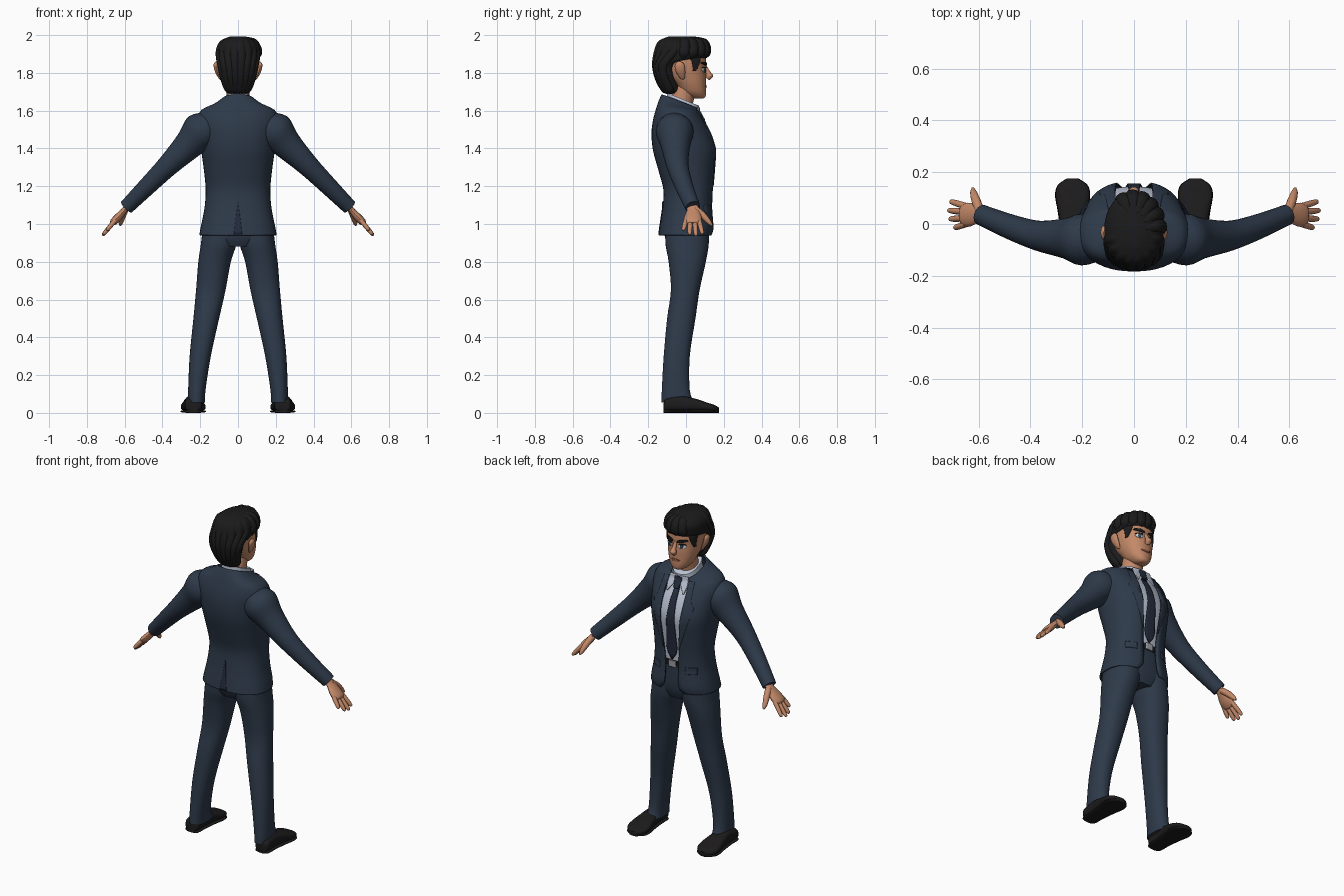
import bpy, bmesh, math
from mathutils import Vector

cube = bpy.data.objects.get("Cube")
if cube:
    bpy.data.objects.remove(cube, do_unlink=True)


def material(name, r, g, b):
    m = bpy.data.materials.new(name)
    m.use_nodes = True
    m.diffuse_color = (r, g, b, 1)
    bsdf = next(n for n in m.node_tree.nodes if n.type == "BSDF_PRINCIPLED")
    bsdf.inputs["Base Color"].default_value = (r, g, b, 1)
    bsdf.inputs["Roughness"].default_value = 0.7
    return m


suit = material("navy suit", .027, .042, .068)
dark = material("dark navy", .017, .024, .045)
white = material("pale shirt", .5, .55, .66)
skin = material("skin", .55, .25, .14)
black = material("black hair", .011, .011, .012)
leather = material("black leather", .012, .011, .011)
eye_white = material("eye white", .75, .75, .75)
iris = material("eye blue", .04, .08, .13)
lips = material("lips", .3, .1, .06)
metal = material("buckle metal", .35, .36, .4)


def finish(name, bm, mat, mirror=False, thick=0):
    bmesh.ops.remove_doubles(bm, verts=bm.verts, dist=0.00005)
    bmesh.ops.recalc_face_normals(bm, faces=bm.faces)
    mesh = bpy.data.meshes.new(name)
    bm.to_mesh(mesh)
    bm.free()
    mesh.materials.append(mat)
    ob = bpy.data.objects.new(name, mesh)
    bpy.context.collection.objects.link(ob)
    bpy.ops.object.select_all(action="DESELECT")
    ob.select_set(True)
    bpy.context.view_layer.objects.active = ob
    bpy.ops.object.shade_smooth_by_angle(angle=math.radians(45))
    if thick:
        mod = ob.modifiers.new("thickness", "SOLIDIFY")
        mod.thickness, mod.offset = thick, 0
    if mirror:
        ob.modifiers.new("other side", "MIRROR")
    return ob


def spline(a, b, c, d, t):
    return b + (c - a) * t / 2 + (a * 2 - b * 5 + c * 4 - d) * t * t / 2 + (b * 3 - a - c * 3 + d) * t ** 3 / 2


def loft(name, rings, mat, mirror=False, closed=True, thick=0, steps=4):
    """Skin smoothly interpolated cross-sections."""
    fine, last = [], len(rings) - 1
    for i in range(last):
        quad = rings[max(i - 1, 0)], rings[i], rings[i + 1], rings[min(i + 2, last)]
        fine += [[spline(*p, k / steps) for p in zip(*quad)] for k in range(steps)]
    fine.append(rings[-1])
    bm = bmesh.new()
    rows = [[bm.verts.new(p) for p in r] for r in fine]
    n = len(rows[0])
    for lo, hi in zip(rows, rows[1:]):
        for j in range(n if closed else n - 1):
            k = (j + 1) % n
            bm.faces.new((lo[j], lo[k], hi[k], hi[j]))
    if closed:
        bm.faces.new(rows[0])
        bm.faces.new(rows[-1])
    return finish(name, bm, mat, mirror, thick)


def power(v, e):
    return math.copysign(abs(v) ** e, v)


def ring(z, hx, back, front, tilt=0, gap=0, cx=0, n=2.4, count=40):
    """Horizontal rounded section, optionally tilted or open at the front."""
    cy, ry = (back + front) / 2, (front - back) / 2
    a0 = math.asin((gap / hx) ** (n / 2))
    pts = []
    for i in range(count):
        a = a0 + (math.tau - 2 * a0) * i / (count - 1 if gap else count)
        y = cy + ry * power(math.cos(a), 2 / n)
        pts.append(Vector((cx + hx * power(math.sin(a), 2 / n), y, z - tilt * (y - cy))))
    return pts


def sweep(name, path, mat, ref=(0, 1, 0), flat=1, mirror=False, count=16):
    """Tapered tube through points (x, y, z, radius)."""
    pts = [Vector(p[:3]) for p in path]
    rings = []
    for i, p in enumerate(pts):
        t = (pts[min(i + 1, len(pts) - 1)] - pts[max(i - 1, 0)]).normalized()
        s = (Vector(ref) - t * t.dot(Vector(ref))).normalized()
        u, r = t.cross(s), path[i][3]
        turn = [math.tau * k / count for k in range(count)]
        rings.append([p + s * r * math.cos(a) + u * r * flat * math.sin(a) for a in turn])
    return loft(name, rings, mat, mirror)


def at(rows, z):
    for lo, hi in zip(rows, rows[1:]):
        if z <= hi[0] or hi is rows[-1]:
            t = (z - lo[0]) / (hi[0] - lo[0])
            return [a + (b - a) * t for a, b in zip(lo, hi)]


def patch(name, table, rows, mat, off=0.004, mirror=False, side=1, n=2.4):
    """Thin plate hugging a lofted body; rows are (z, x start, x end)."""
    bm, grid = bmesh.new(), []
    for i in range(13):
        z, xa, xb = at(rows, rows[0][0] + (rows[-1][0] - rows[0][0]) * i / 12)
        _, hx, back, front = at(table, z)[:4]
        line = []
        for j in range(7):
            x = xa + (xb - xa) * j / 6
            bulge = max(0, 1 - abs(x / hx) ** n) ** (1 / n)
            y = (back + front) / 2 + side * ((front - back) / 2 * bulge + off)
            line.append(bm.verts.new((x, y, z)))
        grid.append(line)
    for lo, hi in zip(grid, grid[1:]):
        for j in range(6):
            bm.faces.new((lo[j], lo[j + 1], hi[j + 1], hi[j]))
    return finish(name, bm, mat, mirror, 0.007)


# Jacket: height, half width, back, front, tilt, opening half width
BODY = [(.94, .2, -.14, .135, 0, .075), (.98, .193, -.135, .143, 0, .05), (1.08, .173, -.12, .136, 0, .045),
        (1.18, .166, -.115, .14, 0, .05), (1.28, .175, -.14, .15, 0, .06), (1.39, .19, -.17, .16, 0, .068),
        (1.48, .2, -.178, .133, 0, .072), (1.55, .21, -.17, .092, 0, .07), (1.6, .19, -.155, .065, .05, .065),
        (1.625, .125, -.14, .065, .25, .06), (1.645, .085, -.125, .07, .4, .055)]
loft("jacket", [ring(*r) for r in BODY], suit, closed=False, thick=.01)
patch("lapels", BODY, [(1.2, .05, .052), (1.42, .07, .125), (1.48, .073, .135), (1.5, .073, .11), (1.6, .067, .1)],
      suit, mirror=True)
patch("pocket_flaps", BODY, [(1.06, .085, .145), (1.1, .085, .145)], suit, mirror=True)
patch("back_vent", BODY, [(.945, -.022, .022), (1.12, -.001, .001)], dark, side=-1)
loft("shirt", [ring(z, hx - .015, b + .015, f - .015) for z, hx, b, f, *_ in BODY[2:9]], white)
loft("shirt_collar", [ring(1.6, .078, -.105, .07, .4), ring(1.66, .07, -.1, .068, .4)], white)
patch("collar_points", BODY, [(1.53, .052, .058), (1.57, .025, .065), (1.62, .01, .06)], white, mirror=True)
patch("tie", BODY, [(1.13, -.002, .002), (1.18, -.036, .036), (1.56, -.015, .015)], dark, off=-.006)
patch("tie_knot", BODY, [(1.55, -.014, .014), (1.6, -.026, .026), (1.615, -.022, .022)], dark, off=.006)

# Sleeves and hands
sweep("sleeves", [(.13, -.06, 1.52, .08), (.2, -.06, 1.49, .1), (.26, -.055, 1.42, .079), (.37, -.045, 1.31, .058),
                  (.48, -.01, 1.2, .048), (.59, .035, 1.09, .04)], suit, mirror=True, count=28)
sweep("palms", [(.57, .03, 1.11, .028), (.6, .038, 1.075, .033), (.635, .036, 1.035, .046), (.66, .035, 1.01, .042),
                (.668, .035, 1.0, .025)], skin, flat=.45, mirror=True)
for i, label in enumerate(("little", "ring", "middle", "index")):
    y0, y1, reach = i * .023, -.015 + i * .034, (.7, 1, 1.08, .95)[i]
    path = [(.65 + .063 * reach * t, y0 + (y1 - y0) * t, 1.02 - .076 * reach * t, r)
            for t, r in ((0, .013), (.5, .0125), (.9, .01), (1, .004))]
    sweep(label + "_fingers", path, skin, mirror=True, count=10)
sweep("thumbs", [(.595, .05, 1.08, .018), (.61, .09, 1.045, .018), (.62, .122, 1.01, .013), (.623, .138, .992, .005)],
      skin, ref=(1, 0, 0), mirror=True, count=10)

# Trousers: height, half width, back, front, centre
LEGS = [(.055, .046, -.13, .045, .22), (.12, .046, -.128, .02, .218), (.3, .056, -.118, .02, .2),
        (.5, .068, -.1, .05, .168), (.65, .078, -.08, .072, .144), (.8, .086, -.092, .105, .124),
        (.89, .094, -.108, .12, .103), (.98, .094, -.11, .122, .092)]
loft("trouser_legs", [ring(z, h, b, f, cx=c, n=2.2) for z, h, b, f, c in LEGS], suit, mirror=True)
loft("trouser_hips", [ring(.88, .1, -.09, .1), ring(.95, .183, -.115, .122), ring(1.1, .155, -.105, .122)], suit)
loft("belt", [ring(1.085, .158, -.107, .126), ring(1.12, .157, -.106, .128)], leather)
patch("belt_buckle", BODY, [(1.083, -.024, .024), (1.122, -.024, .024)], metal, off=-.004)

# Shoes: rounded sections stepping from heel to toe
SHOE = [(-.118, .025, .05), (-.105, .043, .075), (-.03, .046, .09), (.05, .056, .075), (.11, .066, .055),
        (.15, .056, .042), (.175, .022, .028)]


def shoe_part(name, base, grow, height):
    rings = []
    for y, hx, h in SHOE:
        top = height or h
        rings.append([Vector((.237 + (hx + grow) * power(math.cos(a), .7), y,
                              base + (top - base) * (1 + power(math.sin(a), .7)) / 2))
                      for a in (math.tau * k / 24 for k in range(24))])
    loft(name, rings, leather, mirror=True)


shoe_part("shoes", .008, 0, None)
shoe_part("shoe_soles", 0, .002, .016)

# Head and face
HEAD = [(1.665, .025, .045, .092), (1.675, .042, .01, .103), (1.7, .064, -.03, .107), (1.74, .081, -.06, .106),
        (1.78, .092, -.1, .106), (1.82, .099, -.12, .103), (1.86, .1, -.13, .106), (1.92, .095, -.12, .095),
        (1.965, .06, -.09, .05)]
loft("head", [ring(*r, n=2.2) for r in HEAD], skin)
sweep("neck", [(0, -.03, 1.58, .062), (0, -.02, 1.66, .06), (0, 0, 1.73, .06)], skin, count=24)
sweep("nose", [(0, .098, 1.84, .008), (0, .115, 1.805, .012), (0, .125, 1.785, .019), (0, .113, 1.768, .012)],
      skin, ref=(1, 0, 0))
sweep("ears", [(.092, -.015, 1.765, .006), (.1, -.02, 1.78, .016), (.113, -.03, 1.815, .026), (.118, -.035, 1.845, .024),
               (.115, -.035, 1.86, .008)], skin, flat=.45, mirror=True)


def face(name, rows, mat, off, mirror=True):
    patch(name, HEAD, rows, mat, off, mirror, n=2.2)


face("eyes", [(1.803, .032, .048), (1.815, .02, .063), (1.828, .03, .052)], eye_white, 0)
face("irises", [(1.804, .036, .044), (1.815, .031, .05), (1.827, .036, .044)], iris, .003)
face("eyelids", [(1.826, .022, .064), (1.832, .028, .056)], black, .003)
face("eyebrows", [(1.84, .014, .04), (1.85, .016, .072), (1.858, .04, .068)], black, .004)
face("mouth", [(1.722, -.012, .012), (1.729, -.032, .032), (1.735, -.02, .02)], lips, 0, False)

# Hair: cap plus overlapping locks combed over it
HAIR = [(1.69, .035, -.09, -.03), (1.72, .06, -.118, -.03), (1.78, .086, -.152, -.045), (1.85, .104, -.168, -.03),
        (1.877, .111, -.169, .1), (1.91, .115, -.166, .118), (1.945, .11, -.158, .122), (1.975, .084, -.135, .1),
        (1.993, .04, -.09, .04)]
loft("hair", [ring(*r, n=2.1) for r in HAIR], black)
patch("sideburns", HEAD, [(1.81, .088, .093), (1.88, .072, .097)], black, mirror=True, n=2.2)


def lock(name, degrees, heights, radius):
    a, path = math.radians(degrees), []
    for i, z in enumerate(heights):
        _, hx, back, front = at(HAIR, z)
        mid, half = (back + front) / 2, (front - back) / 2
        r = radius * (.5 if i == 0 else .3 if i == len(heights) - 1 else 1)
        path.append((hx * .93 * math.sin(a), mid + half * .93 * math.cos(a), z - .008, r))
    sweep(name, path, black, ref=(math.cos(a), -math.sin(a), 0), flat=.75, count=12)


for i in range(8):
    lock("back_lock", 110 + i * 20, (1.99, 1.965, 1.92, 1.85, 1.78, 1.72, 1.7), .024)
for i in range(6):
    lock("front_lock", -25 + i * 22, (1.99, 1.97, 1.94, 1.91, 1.885), .028)
